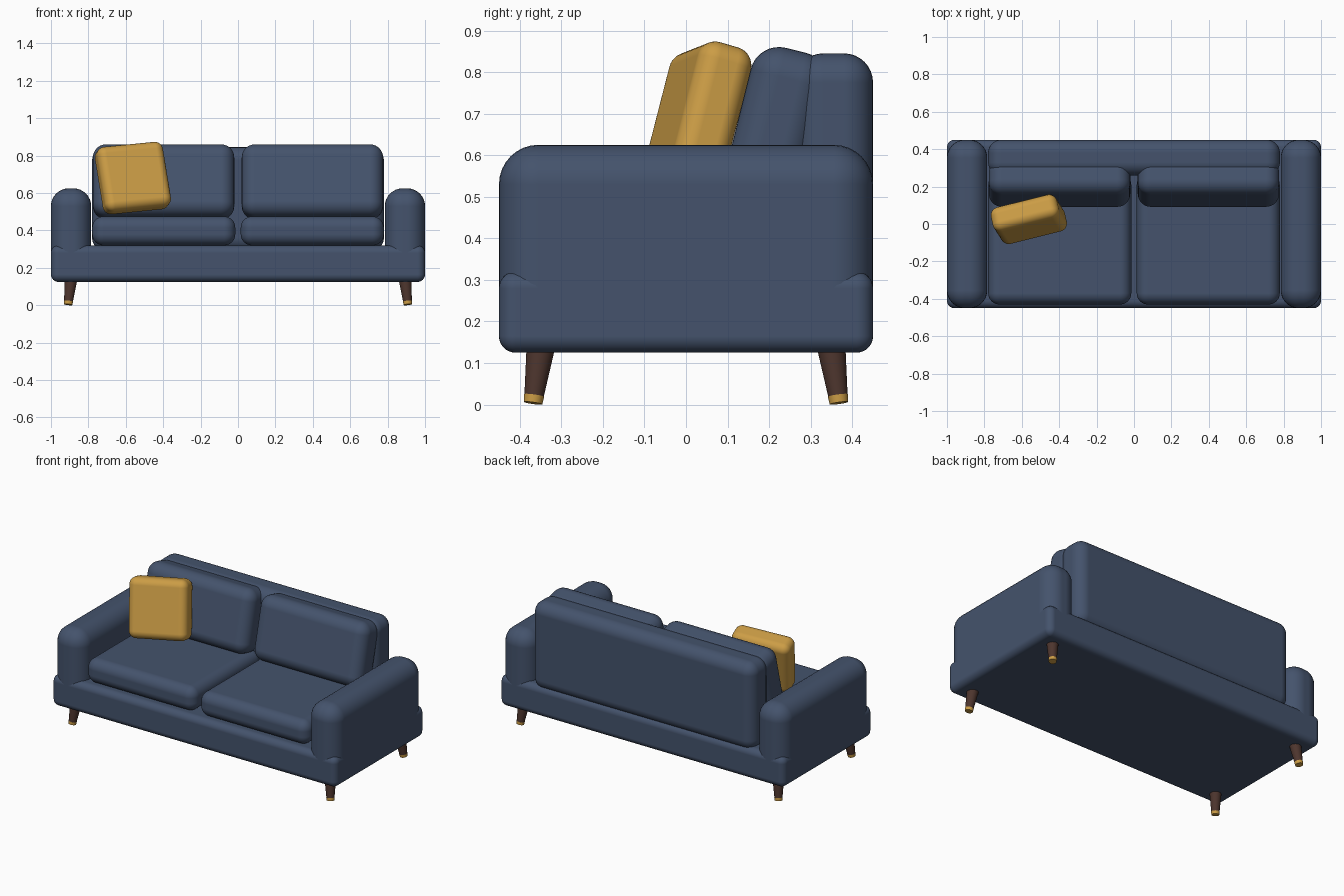
import bpy, bmesh, math
from mathutils import Vector

if "Cube" in bpy.data.objects:
    bpy.data.objects.remove(bpy.data.objects["Cube"])


def material(name, rgb):
    m = bpy.data.materials.new(name)
    m.diffuse_color = (*rgb, 1)
    m.use_nodes = True
    m.node_tree.nodes["Principled BSDF"].inputs["Base Color"].default_value = m.diffuse_color
    return m


BLUE = material("slate blue fabric", (0.058, 0.086, 0.15))
GOLD = material("mustard gold", (0.60, 0.335, 0.06))
WOOD = material("dark walnut", (0.075, 0.036, 0.027))


def add_object(name, bm, mat):
    mesh = bpy.data.meshes.new(name)
    bm.to_mesh(mesh)
    bm.free()
    mesh.materials.append(mat)
    ob = bpy.data.objects.new(name, mesh)
    bpy.context.collection.objects.link(ob)
    bpy.ops.object.select_all(action='DESELECT')
    ob.select_set(True)
    bpy.context.view_layer.objects.active = ob
    return ob


def soft_box(name, center, size, radius, mat=BLUE, tilt=(0, 0, 0)):
    """Upholstered block: a box with rounded edges."""
    bm = bmesh.new()
    bmesh.ops.create_cube(bm, size=1)
    bmesh.ops.scale(bm, vec=size, verts=bm.verts)
    for f in bm.faces:
        f.smooth = True
    ob = add_object(name, bm, mat)
    ob.location = center
    ob.rotation_euler = [math.radians(a) for a in tilt]
    bev = ob.modifiers.new("rounding", 'BEVEL')
    bev.width = radius
    bev.segments = 8
    bev.harden_normals = True
    return ob


def tapered_rod(name, start, end, r_start, r_end, mat):
    """Round rod between two points."""
    start, end = Vector(start), Vector(end)
    axis = end - start
    bm = bmesh.new()
    bmesh.ops.create_cone(bm, cap_ends=True, segments=32, radius1=r_start,
                          radius2=r_end, depth=axis.length)
    ob = add_object(name, bm, mat)
    ob.location = (start + end) / 2
    ob.rotation_euler = axis.to_track_quat('Z', 'Y').to_euler()
    bpy.ops.object.shade_smooth_by_angle(angle=math.radians(40))
    return ob


# Frame: base and back panel
soft_box("base", (0, 0, 0.2225), (2.0, 0.9, 0.195), 0.04)
soft_box("back_rest", (0, 0.355, 0.5675), (1.56, 0.19, 0.555), 0.07)

for s, side in ((-1, "left"), (1, "right")):
    # Arm, seat cushion and back cushion on each side
    soft_box(side + "_arm", (s * 0.8925, 0, 0.3825), (0.215, 0.9, 0.485), 0.095)
    soft_box(side + "_seat_cushion", (s * 0.397, -0.08, 0.3975),
             (0.765, 0.70, 0.155), 0.06)
    soft_box(side + "_back_cushion", (s * 0.398, 0.217, 0.66),
             (0.756, 0.19, 0.396), 0.07, tilt=(-14, 0, 0))
    # Splayed tapered legs with metal tips
    for t, end in ((-1, "front"), (1, "back")):
        top = Vector((s * 0.894, t * 0.350, 0.135))
        foot = Vector((s * 0.908, t * 0.368, 0.0036))
        joint = foot.lerp(top, 0.14)
        tapered_rod(f"{end}_{side}_leg", joint, top, 0.0235, 0.034, WOOD)
        tapered_rod(f"{end}_{side}_leg_tip", foot, joint, 0.0225, 0.0245, GOLD)

# Throw pillow leaning in the left corner
soft_box("throw_pillow", (-0.562, 0.025, 0.68), (0.365, 0.135, 0.36), 0.045,
         GOLD, tilt=(-16, -5.5, 14))
